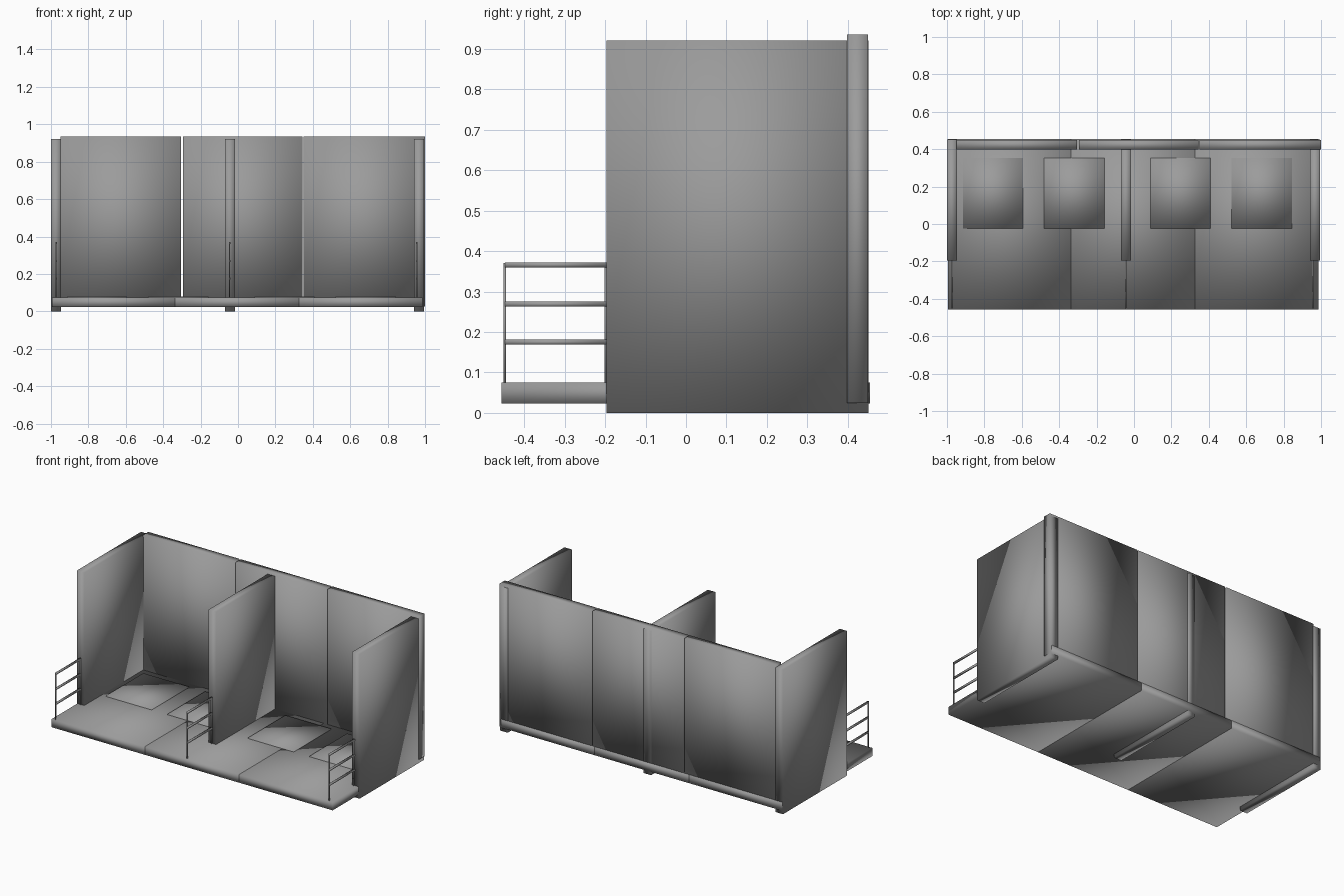
import bpy

if "Cube" in bpy.data.objects:
    bpy.data.objects.remove(bpy.data.objects["Cube"])

# Dark grey finish shared by all parts
grey = bpy.data.materials.new("dark_grey")
grey.diffuse_color = (0.33, 0.33, 0.33, 1)
grey.use_nodes = True
grey.node_tree.nodes["Principled BSDF"].inputs["Base Color"].default_value = grey.diffuse_color

# Smooth-shaded box given by its min/max extents on each axis
def box(name, x, y, z):
    bpy.ops.mesh.primitive_cube_add(size=1)
    ob = bpy.context.object
    ob.name = name
    ob.location = [(a + b) / 2 for a, b in (x, y, z)]
    ob.scale = [b - a for a, b in (x, y, z)]
    bpy.ops.object.transform_apply(location=False, rotation=False, scale=True)
    bpy.ops.object.shade_smooth()
    ob.data.materials.append(grey)
    return ob

# Floor slabs, side by side
for i, x in enumerate([(-0.995, -0.338), (-0.338, 0.327), (0.327, 0.987)]):
    box(f"floor_panel_{i + 1}", x, (-0.456, 0.455), (0.023, 0.075))

# Back wall panels with narrow gaps
for i, x in enumerate([(-0.948, -0.304), (-0.295, 0.344), (0.351, 1.0)]):
    box(f"back_wall_{i + 1}", x, (0.398, 0.450), (0.025, 0.935))

# Divider walls reaching the ground
for name, x in [("left", -1.0), ("middle", -0.070), ("right", 0.942)]:
    box(f"{name}_divider", (x, x + 0.053), (-0.196, 0.451), (0.0, 0.921))

# Flat floor mats
for i, x in enumerate([-0.915, -0.480, 0.087, 0.522]):
    box(f"floor_mat_{i + 1}", (x, x + 0.322), (-0.023, 0.353), (0.070, 0.080))

# Balcony railings in front of each divider
for name, x in [("left", -0.973), ("middle", -0.045), ("right", 0.957)]:
    for k, y in enumerate((-0.448, -0.199)):
        box(f"{name}_railing_post_{k + 1}", (x - 0.003, x + 0.003),
            (y - 0.003, y + 0.003), (0.070, 0.371))
    for k, z in enumerate((0.175, 0.269, 0.366)):
        box(f"{name}_railing_bar_{k + 1}", (x - 0.004, x + 0.004),
            (-0.448, -0.196), (z - 0.006, z + 0.006))
